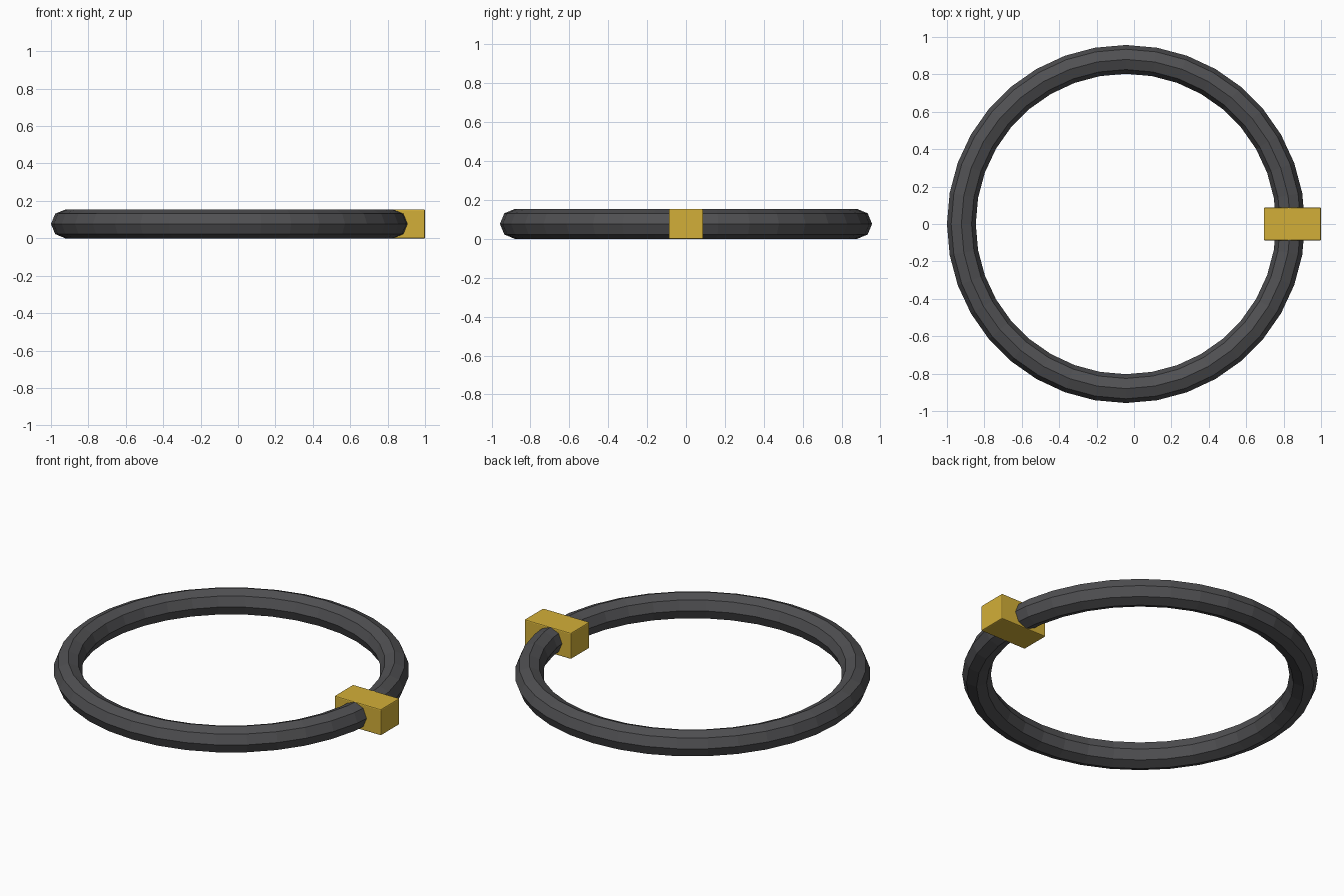
import bpy

if "Cube" in bpy.data.objects:
    bpy.data.objects.remove(bpy.data.objects["Cube"], do_unlink=True)


def make_material(name, rgb):
    mat = bpy.data.materials.new(name)
    mat.use_nodes = True
    color = (*rgb, 1.0)
    mat.diffuse_color = color
    mat.node_tree.nodes["Principled BSDF"].inputs["Base Color"].default_value = color
    return mat


dark_grey = make_material("dark grey", (0.08, 0.08, 0.085))
gold = make_material("gold", (0.65, 0.43, 0.04))

# Faceted ring with an octagonal section
TUBE = 0.077
bpy.ops.mesh.primitive_torus_add(
    major_segments=36, minor_segments=8,
    major_radius=0.88, minor_radius=TUBE, location=(-0.043, 0, TUBE))
ring = bpy.context.object
ring.name = "ring"
ring.data.materials.append(dark_grey)
ring.data.shade_flat()

# Clasp block around the ring, with slightly softened edges
bpy.ops.mesh.primitive_cube_add(size=1, location=(0.847, 0, TUBE))
clasp = bpy.context.object
clasp.name = "clasp"
clasp.scale = (0.306, 0.176, 0.155)
bpy.ops.object.transform_apply(location=False, rotation=False, scale=True)
clasp.data.materials.append(gold)
bevel = clasp.modifiers.new("soft edges", 'BEVEL')
bevel.width = 0.006
bevel.segments = 2
